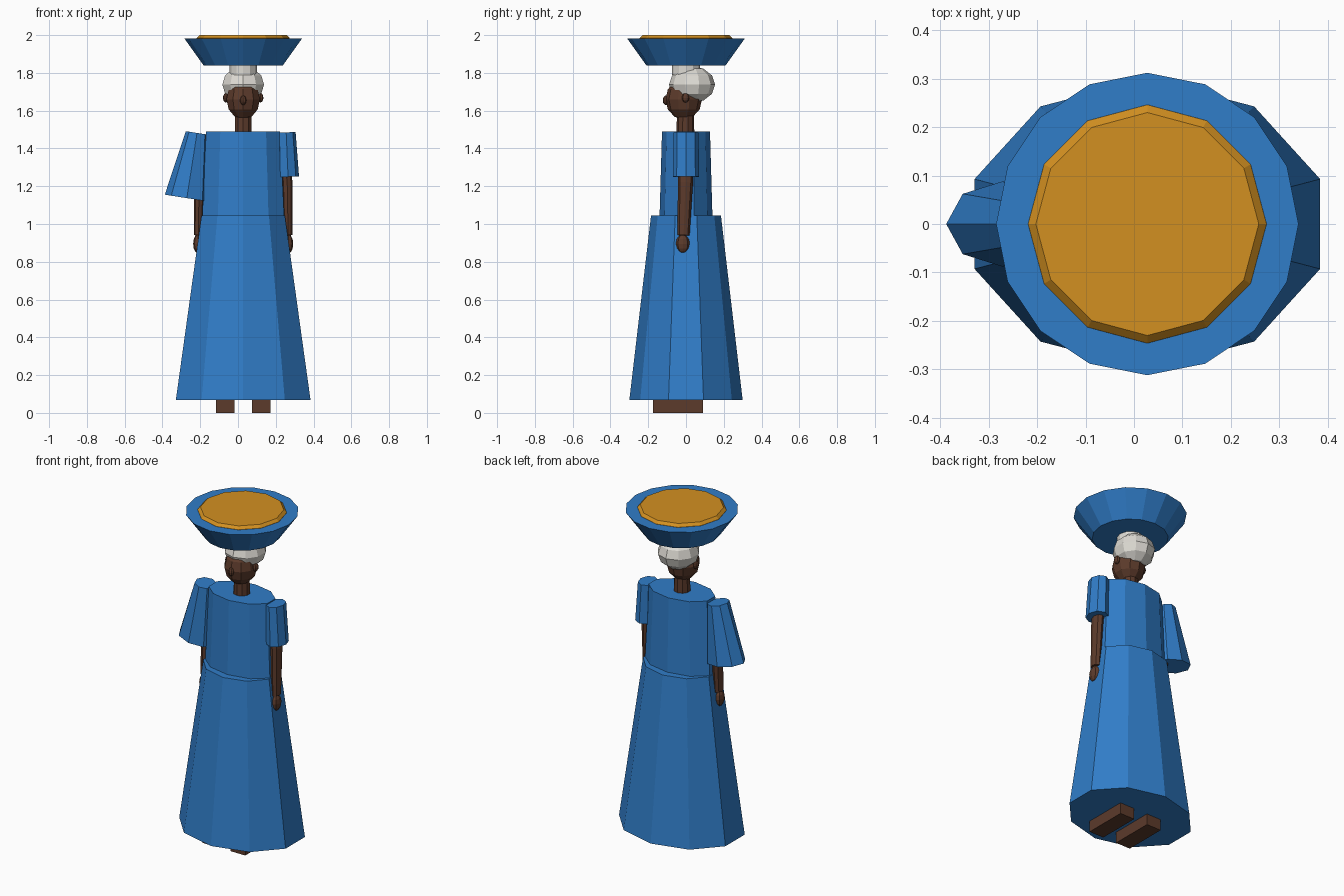
import bpy, bmesh, math
from mathutils import Vector

if "Cube" in bpy.data.objects:
    bpy.data.objects.remove(bpy.data.objects["Cube"])

CX = 0.0275  # body axis


def material(name, rgb):
    m = bpy.data.materials.new(name)
    m.diffuse_color = (*rgb, 1)
    m.use_nodes = True
    m.node_tree.nodes["Principled BSDF"].inputs["Base Color"].default_value = m.diffuse_color
    return m


BLUE = material("blue cloth", (0.030, 0.205, 0.58))
BROWN = material("brown skin", (0.107, 0.043, 0.024))
WHITE = material("off white hair", (0.72, 0.70, 0.65))
GOLD = material("golden grain", (0.65, 0.28, 0.015))


def finish(name, bm, mat):
    bmesh.ops.recalc_face_normals(bm, faces=bm.faces)
    me = bpy.data.meshes.new(name)
    bm.to_mesh(me)
    bm.free()
    me.materials.append(mat)
    ob = bpy.data.objects.new(name, me)
    bpy.context.collection.objects.link(ob)
    return ob


def loft(name, sides, sections, mat, start=90):
    """Capped tube through (centre, x radius, y radius), square to its axis in xz."""
    bm = bmesh.new()
    axis = (Vector(sections[-1][0]) - Vector(sections[0][0])).normalized()
    u = Vector((0, 1, 0)).cross(axis).normalized()
    v = axis.cross(u)
    rings = []
    for c, rx, ry in sections:
        ring = []
        for i in range(sides):
            a = math.radians(start) + math.tau * i / sides
            ring.append(bm.verts.new(Vector(c) + u * rx * math.cos(a) + v * ry * math.sin(a)))
        rings.append(ring)
    for a, b in zip(rings, rings[1:]):
        for i in range(sides):
            j = (i + 1) % sides
            bm.faces.new((a[i], a[j], b[j], b[i]))
    bm.faces.new(rings[0])
    bm.faces.new(rings[-1])
    return finish(name, bm, mat)


def ball(name, c, r, mat, seg=10, rings=6):
    bm = bmesh.new()
    bmesh.ops.create_uvsphere(bm, u_segments=seg, v_segments=rings, radius=1)
    for w in bm.verts:
        w.co = Vector((w.co.x * r[0] + c[0], w.co.y * r[1] + c[1], w.co.z * r[2] + c[2]))
    return finish(name, bm, mat)


# dress
loft("skirt", 10, [((CX, 0, 0.067), 0.375, 0.30), ((CX, 0, 1.045), 0.232, 0.185)], BLUE)
loft("bodice", 10, [((CX, 0, 1.04), 0.228, 0.14), ((CX, 0, 1.49), 0.206, 0.127)], BLUE)

# sleeves: wide flared one on one side, short snug one on the other
loft("flared_sleeve", 8, [((-0.271, 0, 1.137), 0.118, 0.088), ((-0.217, 0, 1.482), 0.06, 0.065)], BLUE, 0)
loft("short_sleeve", 8, [((0.265, 0, 1.25), 0.058, 0.07), ((0.255, 0, 1.485), 0.05, 0.066)], BLUE, 0)

# arms, hands, feet and ears
for side, s in (("left", 1), ("right", -1)):
    loft(side + "_arm", 8, [((CX + s * 0.238, -0.013, 0.94), 0.023, 0.032),
                            ((CX + s * 0.233, -0.003, 1.22), 0.028, 0.04),
                            ((CX + s * 0.205, 0, 1.472), 0.03, 0.042)], BROWN)
    ball(side + "_hand", (CX + s * 0.240, -0.017, 0.895), (0.025, 0.037, 0.05), BROWN, 8)
    ball(side + "_ear", (CX + s * 0.092, -0.002, 1.668), (0.015, 0.02, 0.025), BROWN, 8)
    bm = bmesh.new()
    bmesh.ops.create_cube(bm, size=1)
    for w in bm.verts:
        w.co = Vector((w.co.x * 0.098 + CX + s * 0.095, w.co.y * 0.264 - 0.043, w.co.z * 0.085 + 0.0425))
    finish(side + "_foot", bm, BROWN)

# neck, head and hair
loft("neck", 10, [((CX, -0.003, 1.48), 0.047, 0.047), ((CX, -0.003, 1.60), 0.045, 0.045)], BROWN)
ball("head", (CX, -0.012, 1.66), (0.093, 0.097, 0.107), BROWN)
ball("nose", (CX, -0.105, 1.655), (0.017, 0.018, 0.026), BROWN, 8)
ball("hair", (CX, 0.032, 1.738), (0.116, 0.122, 0.097), WHITE)
loft("head_pad", 12, [((CX, 0, 1.79), 0.072, 0.075), ((CX, 0, 1.845), 0.072, 0.075)], WHITE)

# bowl with its heap
loft("bowl", 16, [((CX, 0, 1.84), 0.21, 0.21), ((CX, 0, 1.983), 0.312, 0.312)], BLUE)
loft("grain", 12, [((CX, 0, 1.97), 0.248, 0.248), ((CX, 0, 1.984), 0.246, 0.246),
                   ((CX, 0, 2.0), 0.23, 0.23)], GOLD)
